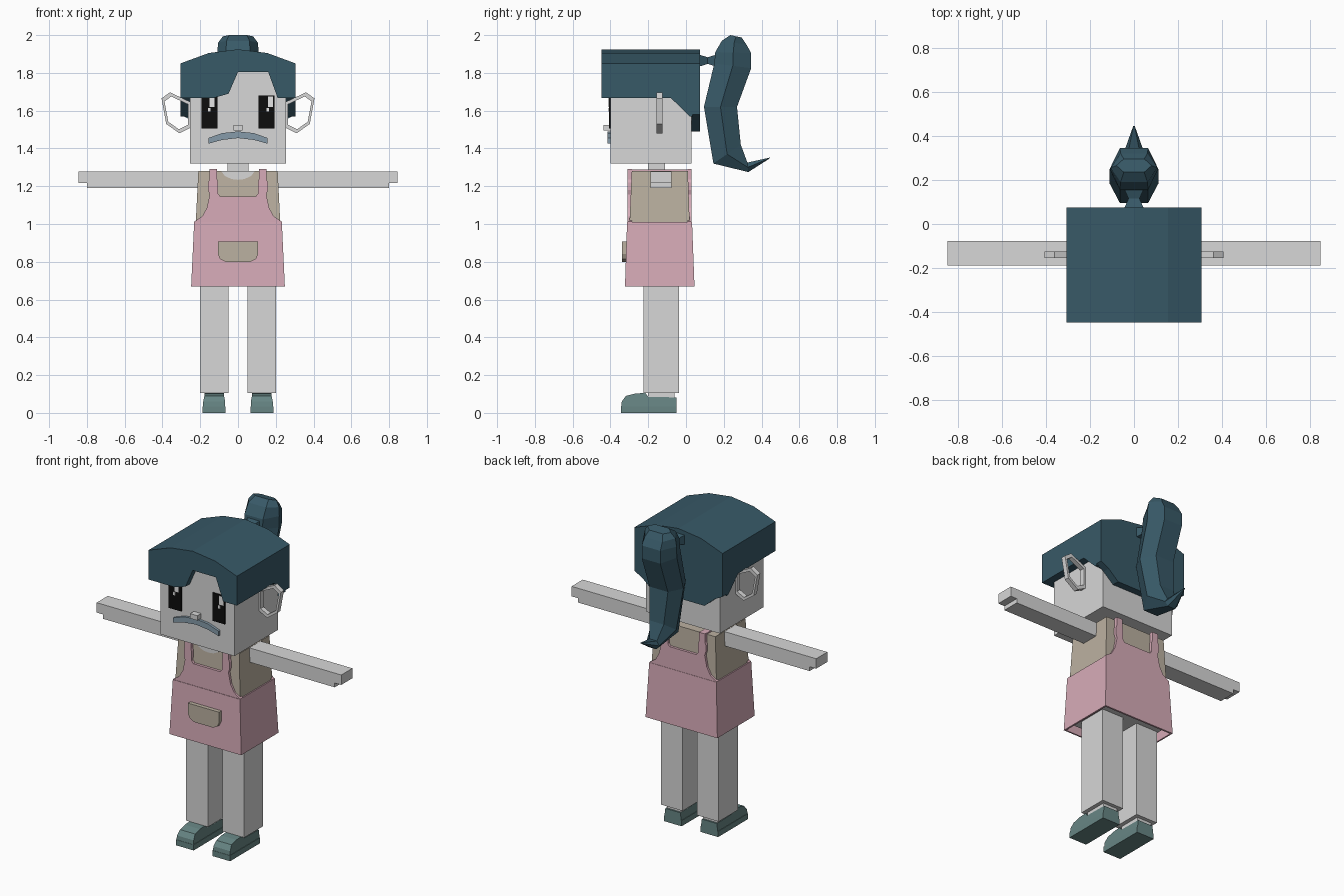
import bpy, bmesh
from mathutils import Vector

default = bpy.data.objects.get("Cube")
if default:
    bpy.data.objects.remove(default, do_unlink=True)


def material(name, r, g, b):
    m = bpy.data.materials.new(name)
    m.use_nodes = True
    m.diffuse_color = (r, g, b, 1)
    m.node_tree.nodes["Principled BSDF"].inputs["Base Color"].default_value = (r, g, b, 1)
    return m


SKIN = material("pale grey skin", .68, .68, .68)
HAIR = material("dark teal hair", .039, .100, .136)
PINK = material("pink apron", .68, .41, .48)
TAN = material("tan shirt", .50, .44, .355)
SHOE = material("grey green shoe", .135, .235, .23)
LIP = material("blue grey moustache", .24, .33, .40)
BLACK = material("black eye", .004, .004, .004)
WHITE = material("white eye glint", .9, .9, .9)


def finish(name, bm, mat, mirror=False):
    bmesh.ops.recalc_face_normals(bm, faces=bm.faces)
    mesh = bpy.data.meshes.new(name)
    bm.to_mesh(mesh)
    bm.free()
    mesh.materials.append(mat)
    ob = bpy.data.objects.new(name, mesh)
    bpy.context.collection.objects.link(ob)
    if mirror:
        ob.modifiers.new("mirror", "MIRROR").use_mirror_merge = False
    return ob


def loft(name, rings, mat, caps=True, mirror=False):
    """Skin a list of equal-length point rings."""
    bm = bmesh.new()
    rows = [[bm.verts.new(p) for p in ring] for ring in rings]
    n = len(rows[0])
    for a, b in zip(rows, rows[1:]):
        for i in range(n):
            j = (i + 1) % n
            bm.faces.new((a[i], a[j], b[j], b[i]))
    if caps:
        bm.faces.new(rows[0])
        bm.faces.new(rows[-1])
    return finish(name, bm, mat, mirror)


def prism(name, axis, pts, lo, hi, mat, mirror=False):
    """Extrude a 2D outline along an axis."""
    place = {"x": lambda p, d: (d, p[0], p[1]),
             "y": lambda p, d: (p[0], d, p[1]),
             "z": lambda p, d: (p[0], p[1], d)}[axis]
    return loft(name, [[place(p, d) for p in pts] for d in (lo, hi)], mat, True, mirror)


def box(name, x, y, z, mat, mirror=False):
    pts = [(x[0], z[0]), (x[1], z[0]), (x[1], z[1]), (x[0], z[1])]
    return prism(name, "y", pts, y[0], y[1], mat, mirror)


def rect(x, y0, y1, z):
    return [(-x, y0, z), (x, y0, z), (x, y1, z), (-x, y1, z)]


def both(half):
    """Complete a half outline (from +x side) with its reflection."""
    return half + [(-x, z) for x, z in reversed(half) if x > 0]


# Head and face
box("head", (-.255, .255), (-.40, .03), (1.32, 1.815), SKIN)
box("neck", (-.055, .055), (-.20, -.11), (1.27, 1.33), SKIN)
box("nose", (-.025, .025), (-.437, -.40), (1.495, 1.525), SKIN)
box("eyes", (.108, .193), (-.408, -.40), (1.505, 1.68), BLACK, True)
for x in (-.152, .158):
    box("eye_glint_large", (x, x + .028), (-.411, -.407), (1.62, 1.675), WHITE)
    box("eye_glint_small", (x - .008, x + .006), (-.411, -.407), (1.595, 1.615), WHITE)
moustache = [(0, 1.49), (.085, 1.481), (.157, 1.455), (.157, 1.425), (.085, 1.445), (0, 1.455)]
prism("moustache", "y", both(moustache), -.416, -.40, LIP)

# Ears as angular open loops
loop = [Vector(p) for p in ((.25, 1.51), (.31, 1.48), (.38, 1.53), (.405, 1.665), (.36, 1.697), (.25, 1.645))]
middle = sum(loop, Vector((0, 0))) / len(loop)
inner = [middle + (p - middle) * .80 for p in loop]
bm = bmesh.new()
sets = [[bm.verts.new((p.x, y, p.y)) for p in pts]
        for pts, y in ((loop, -.155), (loop, -.125), (inner, -.125), (inner, -.155))]
for k in range(4):
    a, b = sets[k], sets[(k + 1) % 4]
    for i in range(len(loop)):
        j = (i + 1) % len(loop)
        bm.faces.new((a[i], a[j], b[j], b[i]))
finish("ears", bm, SKIN, True)

# Hair cap: arched top, fringe, side and back panels
arch = [(.305, 1.85), (.155, 1.905), (0, 1.925), (-.155, 1.905), (-.305, 1.85)]
prism("hair_top", "y", arch + [(-.305, 1.81), (.305, 1.81)], -.405, .035, HAIR)
fringe = [(-.305, 1.667), (-.13, 1.667), (-.05, 1.69), (0, 1.805), (.16, 1.805), (.21, 1.667), (.305, 1.667)]
prism("hair_fringe", "y", arch + fringe, -.447, -.405, HAIR)
nape = [(-.305, 1.58), (-.25, 1.55), (-.18, 1.49), (.18, 1.49), (.25, 1.55), (.305, 1.58)]
prism("hair_back", "y", arch + nape, .03, .075, HAIR)
side = [(-.405, 1.667), (-.08, 1.667), (.02, 1.57), (.035, 1.57), (.035, 1.81), (-.405, 1.81)]
prism("hair_sides", "x", side, .257, .305, HAIR, True)

# Ponytail
loft("hair_tie", [[(x * r, y, 1.865 + z * r) for x, z in ((-1, -.7), (1, -.7), (1, .7), (-1, .7))]
                  for y, r in ((.07, .045), (.115, .025), (.16, .045))], HAIR)
sections = [((.235, 2.0), (.295, 1.987), .08), ((.19, 1.97), (.32, 1.95), .105),
            ((.155, 1.91), (.345, 1.905), .11), ((.15, 1.85), (.345, 1.825), .11),
            ((.095, 1.62), (.27, 1.62), .11), ((.145, 1.32), (.29, 1.42), .085),
            ((.33, 1.275), (.325, 1.325), .045), ((.44, 1.345), (.445, 1.352), .004)]
rings = []
for (fy, fz), (by, bz), w in sections:
    my, mz = (fy + by) / 2, (fz + bz) / 2
    rings.append([(-w * .58, fy, fz), (w * .58, fy, fz), (w, my, mz),
                  (w * .58, by, bz), (-w * .58, by, bz), (-w, my, mz)])
loft("ponytail", rings, HAIR)

# Torso and arms
loft("shirt", [rect(.225, -.30, .02, .98), rect(.21, -.287, .01, 1.28)], TAN)
neckline = [(.09, 1.281), (.07, 1.255), (.035, 1.238), (0, 1.234)]
prism("neckline", "y", both(neckline), -.294, -.286, SKIN)
arm = [(.205, 1.19), (.80, 1.19), (.80, 1.217), (.845, 1.217), (.845, 1.279), (.205, 1.279)]
prism("arms", "y", arm, -.188, -.078, SKIN, True)

# Apron: skirt shell, bibs front and back, shoulder straps, pocket
skirt = loft("apron_skirt", [rect(.248, -.323, .045, .67), rect(.232, -.312, .032, 1.01)], PINK, False)
shell = skirt.modifiers.new("thickness", "SOLIDIFY")
shell.thickness = .014
shell.offset = -1
bib = [(.232, 1.0), (.232, 1.012), (.19, 1.04), (.165, 1.085), (.15, 1.155), (.158, 1.18), (.158, 1.22),
       (.152, 1.235), (.152, 1.29), (.11, 1.29), (.11, 1.235), (.105, 1.22), (.105, 1.16), (.093, 1.145)]
for name, y0, y1 in (("front_bib", -.309, -.285), ("back_bib", .008, .030)):
    prism(name, "y", both(bib), y0, y1, PINK)
box("shoulder_straps", (.11, .152), (-.287, .01), (1.275, 1.288), PINK, True)
pocket = [(.107, .907), (.107, .84), (.095, .815), (.065, .80)]
prism("pocket", "y", both(pocket), -.34, -.31, TAN)

# Hips, legs and shoes
box("hips", (-.21, .21), (-.285, .005), (.70, .95), SKIN)
box("legs", (.05, .20), (-.225, -.037), (.105, .72), SKIN, True)
box("ankles", (.075, .175), (-.20, -.06), (.06, .11), SKIN, True)
sole = [(-.05, 0), (-.05, .035), (-.345, .035), (-.345, 0)]
prism("shoe_soles", "x", sole, .065, .187, SHOE, True)
upper = [(-.05, .035), (-.05, .082), (-.20, .085), (-.215, .106), (-.27, .102), (-.318, .09), (-.34, .06), (-.343, .035)]
mid = .126
loft("shoe_uppers", [[(mid + s * (.058 if z < .07 else .052), y, z) for y, z in upper] for s in (-1, 1)],
     SHOE, True, True)
